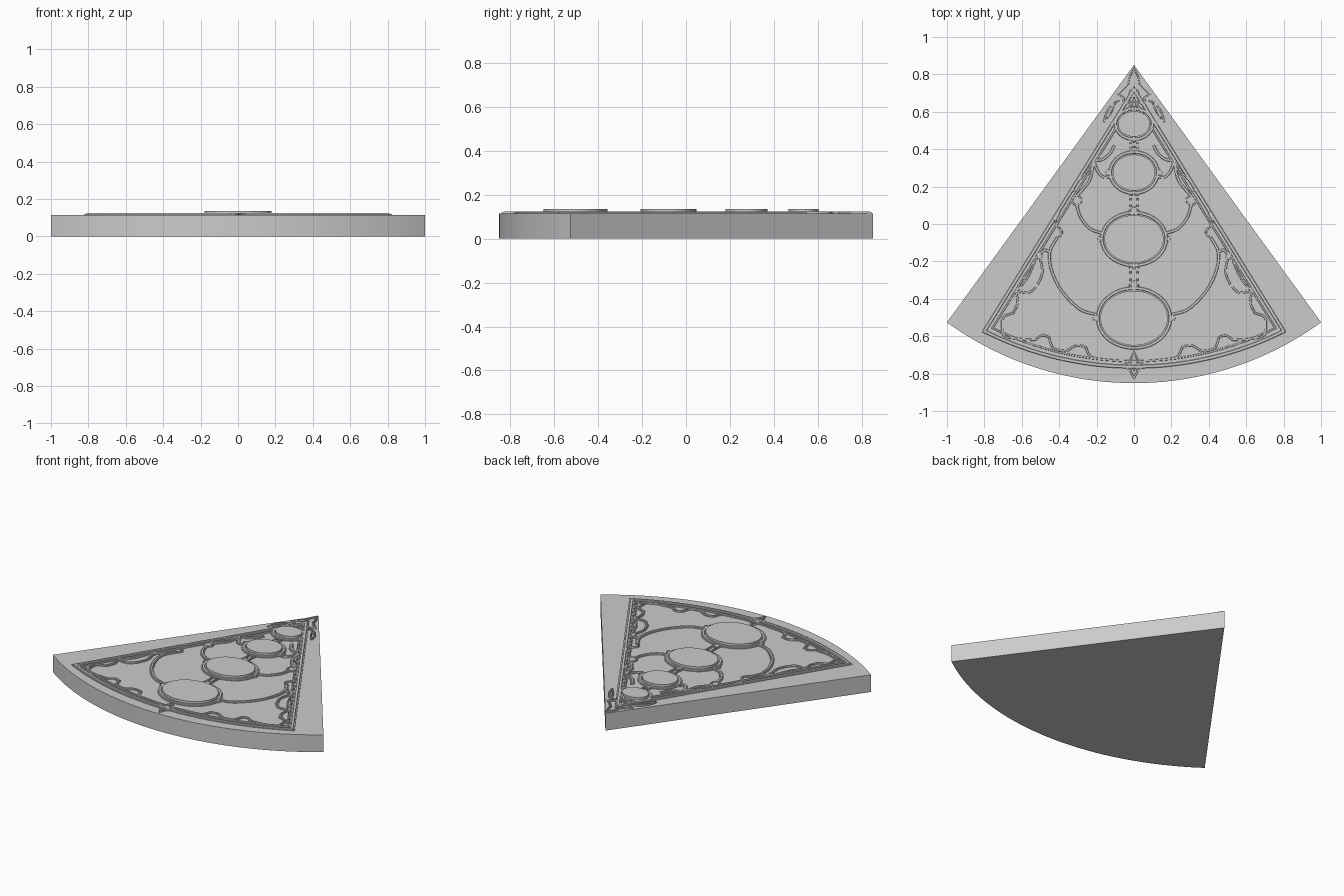
import bpy, bmesh
from math import sin, cos, pi, radians
from mathutils import Vector

if "Cube" in bpy.data.objects:
    bpy.data.objects.remove(bpy.data.objects["Cube"])

BASE_Z, TRACERY_Z, DISC_Z = 0.115, 0.124, 0.135
R = 1 / sin(radians(36))      # wedge radius
APEX = R / 2


def finish(name, bm, mirror=False, smooth=True):
    bmesh.ops.recalc_face_normals(bm, faces=bm.faces)
    me = bpy.data.meshes.new(name)
    bm.to_mesh(me)
    bm.free()
    ob = bpy.data.objects.new(name, me)
    bpy.context.collection.objects.link(ob)
    if mirror:
        ob.modifiers.new("mirror", 'MIRROR').use_mirror_merge = False
    if smooth:
        bpy.ops.object.select_all(action='DESELECT')
        ob.select_set(True)
        bpy.context.view_layer.objects.active = ob
        bpy.ops.object.shade_smooth_by_angle(angle=radians(30))
    return ob


def plate(name, pts, z0, z1, mirror=False, smooth=True):
    """Flat outline extruded upwards."""
    bm = bmesh.new()
    f = bm.faces.new([bm.verts.new((x, y, z0)) for x, y in pts])
    top = bmesh.ops.extrude_face_region(bm, geom=[f])
    vs = [v for v in top["geom"] if isinstance(v, bmesh.types.BMVert)]
    bmesh.ops.translate(bm, verts=vs, vec=(0, 0, z1 - z0))
    return finish(name, bm, mirror, smooth)


def rib(name, pts, w, closed=False, mirror=False, top=TRACERY_Z):
    """Stepped moulding swept along a flat path with mitred corners."""
    lo, mid, h = BASE_Z - 0.004, BASE_Z + 0.5 * (top - BASE_Z), w / 2
    prof = [(-h, lo), (-h, mid), (-h * .55, mid), (-h * .4, top),
            (h * .4, top), (h * .55, mid), (h, mid), (h, lo)]
    P = [Vector(p) for p in pts]
    n = len(P)
    bm = bmesh.new()
    rows = []
    for i, p in enumerate(P):
        a = P[i - 1] if (closed or i > 0) else None
        b = P[(i + 1) % n] if (closed or i < n - 1) else None
        d1 = (p - a).normalized() if a is not None else (b - p).normalized()
        d2 = (b - p).normalized() if b is not None else d1
        n1, n2 = Vector((-d1.y, d1.x)), Vector((-d2.y, d2.x))
        m = (n1 + n2).normalized()
        m = m / max(m.dot(n1), 0.45)
        rows.append([bm.verts.new((p.x + m.x * o, p.y + m.y * o, z)) for o, z in prof])
    k = len(prof)
    for i in range(n if closed else n - 1):
        r, s = rows[i], rows[(i + 1) % n]
        for j in range(k):
            bm.faces.new((r[j], r[(j + 1) % k], s[(j + 1) % k], s[j]))
    if not closed:
        bm.faces.new(rows[0])
        bm.faces.new(rows[-1][::-1])
    return finish(name, bm, mirror)


def ellipse(cx, cy, rx, ry, n=48):
    return [(cx + rx * cos(2 * pi * i / n), cy + ry * sin(2 * pi * i / n)) for i in range(n)]


def smooth_path(pts, steps=8):
    """Rounded curve through the points."""
    P = [Vector(p) for p in pts]
    P = [2 * P[0] - P[1]] + P + [2 * P[-1] - P[-2]]
    out = []
    for i in range(1, len(P) - 2):
        a, b, c, d = P[i - 1:i + 3]
        for s in range(steps):
            t = s / steps
            out.append(0.5 * (2 * b + (c - a) * t + (2 * a - 5 * b + 4 * c - d) * t * t
                              + (3 * b - a - 3 * c + d) * t ** 3))
    return out + [P[-2]]


def boss(name, x, y, r, mirror=False):
    rib(name, ellipse(x, y, r * .8, r * .8, 16), r * .5, True, mirror)
    plate(name + "_centre", ellipse(x, y, r * .55, r * .55, 16), BASE_Z - .004, BASE_Z + .007, mirror)


def star(name, x, y, rx, ry):
    pts = []
    for i in range(8):
        k = 1 if i % 2 == 0 else 0.55
        pts.append((x + rx * k * cos(pi * i / 4), y + ry * k * sin(pi * i / 4)))
    rib(name, pts, 0.016, True)


# wedge slab
arc = [(R * sin(radians(a * .75)), APEX - R * cos(radians(a * .75))) for a in range(-48, 49)]
plate("wedge_slab", [(0, APEX)] + arc, 0, BASE_Z)

# border frame: two straight bars and a curved bottom, outer and inner moulding
def frame(name, off, w):
    x, y = 0.80 - off * 1.45, -0.573 + off * .55
    bottom = -0.763 + off
    sag = y - bottom
    fr = (x * x + sag * sag) / (2 * sag)
    pts = [(0, y + x * 1.616)]
    for i in range(33):
        px = -x + 2 * x * i / 32
        pts.append((px, bottom + fr - (fr * fr - px * px) ** .5))
    rib(name, pts, w, True)

frame("outer_frame", 0, 0.034)
frame("inner_frame", 0.03, 0.018)

# oval panels with rings and ring bosses
for i, (cy, rx, ry) in enumerate([(.535, .085, .068), (.275, .113, .096),
                                  (-.08, .158, .127), (-.503, .18, .146)]):
    plate(f"oval_panel_{i}", ellipse(0, cy, rx, ry, 64), BASE_Z - .004, DISC_Z)
    rib(f"oval_ring_{i}", ellipse(0, cy, rx + .014, ry + .014, 64), 0.03, True)
    boss(f"ring_side_boss_{i}", rx + .025, cy, .017, True)

# links between the ovals
for i, (y0, y1) in enumerate([(.385, .455), (.065, .165), (-.335, -.222)]):
    rib(f"link_bar_{i}", [(.022, y0), (.017, (y0 + y1) / 2), (.022, y1)], .017, mirror=True)
    boss(f"link_lower_boss_{i}", 0, y0 + .008, .026)
    boss(f"link_upper_boss_{i}", 0, y1, .02)

# sweeping tracery arcs
arcs = {
    "lower_arc": [(.20, -.485), (.29, -.455), (.385, -.36), (.44, -.25), (.45, -.15), (.41, -.07)],
    "middle_arc": [(.17, -.05), (.235, -.025), (.285, .035), (.307, .105)],
    "upper_arc": [(.115, .255), (.16, .25), (.19, .275), (.215, .33)],
    "shoulder_arc": [(.307, .15), (.27, .19), (.235, .24), (.215, .33)],
    "ring_hood": [(.205, .34), (.17, .345), (.13, .375), (.105, .42)],
    "frame_tie": [(.45, -.15), (.48, -.14), (.51, -.17)],
}
for name, pts in arcs.items():
    rib(name, smooth_path(pts), .026, mirror=True)
boss("large_side_boss", .307, .128, .032, True)
boss("small_side_boss", .507, -.172, .02, True)

# cusped foil outline in each lower corner
cusps = [[(.50, -.19), (.49, -.26), (.515, -.325)], [(.515, -.325), (.56, -.365), (.63, -.36)],
         [(.63, -.36), (.622, -.42), (.645, -.475)], [(.645, -.475), (.70, -.50), (.705, -.56)],
         [(.705, -.56), (.69, -.60), (.61, -.615), (.53, -.62)], [(.53, -.62), (.49, -.595), (.455, -.605)],
         [(.455, -.605), (.43, -.665), (.36, -.68)], [(.36, -.68), (.31, -.65), (.26, -.655)],
         [(.26, -.655), (.23, -.71), (.15, -.725), (.03, -.735)]]
path = []
for c in cusps:
    path += smooth_path(c, 5)[:-1]
rib("corner_foil", path + [Vector((.03, -.735))], .02, mirror=True)

# small cusps along the inner side of the frame
for i, c in enumerate([[(.40, -.07), (.385, -.04), (.42, .01), (.40, .06)],
                       [(.31, .16), (.325, .20), (.27, .26), (.215, .33)],
                       [(.53, -.20), (.56, -.27), (.585, -.31), (.63, -.36)]]):
    rib(f"side_cusp_{i}", smooth_path(c, 6), .017, mirror=True)

# bottom star and apex finial
star("bottom_star", 0, -.755, .055, .068)
boss("bottom_star_boss", 0, -.755, .03)
half = [(.022, .79), (.03, .75), (.085, .695), (.055, .675), (.06, .63), (.022, .655)]
outline = [(0, .83)] + half + [(0, .615)] + [(-x, y) for x, y in reversed(half)]
rib("apex_finial", outline, .015, True)
boss("apex_boss", 0, .70, .028)
rib("apex_leaf", smooth_path([(.075, .66), (.11, .645), (.145, .60), (.162, .545)]), .016, mirror=True)
rib("apex_leaf_inner", smooth_path([(.10, .645), (.125, .59), (.162, .545)]), .012, mirror=True)
